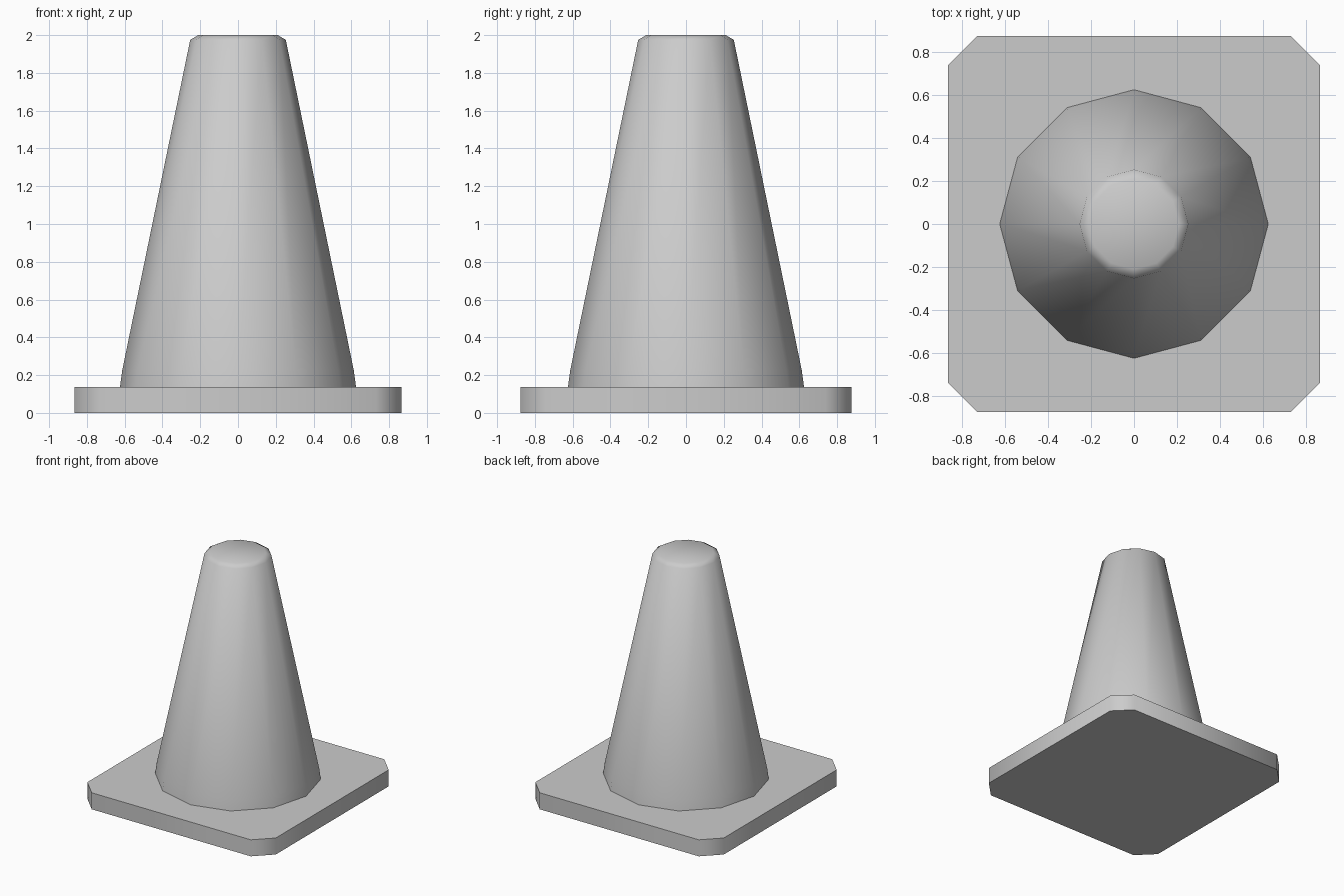
import bpy, bmesh, math

if "Cube" in bpy.data.objects:
    bpy.data.objects.remove(bpy.data.objects["Cube"])


def loft(name, rings, cap_bottom):
    """Skin matching rings of points into one smooth-by-angle object."""
    bm = bmesh.new()
    loops = [[bm.verts.new(p) for p in ring] for ring in rings]
    n = len(loops[0])
    for lo, hi in zip(loops, loops[1:]):
        for i in range(n):
            j = (i + 1) % n
            bm.faces.new((lo[i], lo[j], hi[j], hi[i]))
    bm.faces.new(loops[-1])
    if cap_bottom:
        bm.faces.new(loops[0][::-1])
    mesh = bpy.data.meshes.new(name)
    bm.to_mesh(mesh)
    bm.free()
    obj = bpy.data.objects.new(name, mesh)
    bpy.context.collection.objects.link(obj)
    bpy.ops.object.select_all(action='DESELECT')
    obj.select_set(True)
    bpy.context.view_layer.objects.active = obj
    bpy.ops.object.shade_smooth_by_angle(angle=math.radians(60))
    return obj


# Square base plate with clipped corners
X, Y, C = 0.865, 0.875, 0.135
outline = [(X, C - Y), (X, Y - C), (X - C, Y), (C - X, Y),
           (-X, Y - C), (-X, C - Y), (C - X, -Y), (X - C, -Y)]
loft("base_plate", [[(x, y, z) for x, y in outline] for z in (0, 0.137)], True)

# Twelve-sided tapered cone with a bevelled tip, open where it meets the plate
profile = [(0.625, 0.137), (0.613, 0.225), (0.253, 1.975), (0.21, 2.0)]
angles = [math.tau * i / 12 for i in range(12)]
loft("cone_body", [[(r * math.cos(a), r * math.sin(a), z) for a in angles]
                   for r, z in profile], False)
